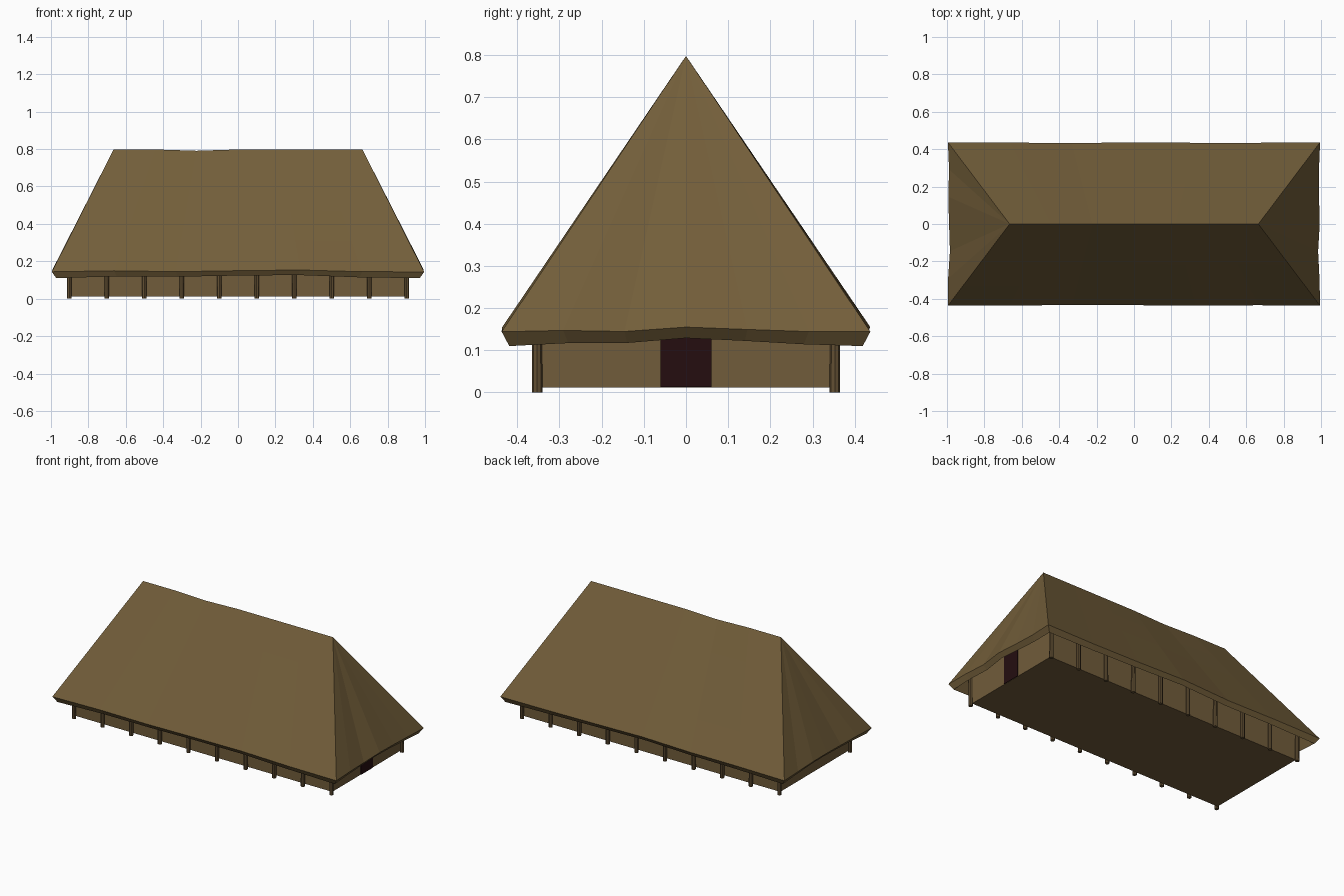
import bpy, bmesh, math
from mathutils import Vector

cube = bpy.data.objects.get("Cube")
if cube:
    bpy.data.objects.remove(cube)


def material(name, r, g, b):
    m = bpy.data.materials.new(name)
    m.use_nodes = True
    m.diffuse_color = (r, g, b, 1)
    m.node_tree.nodes["Principled BSDF"].inputs["Base Color"].default_value = (r, g, b, 1)
    return m


thatch = material("thatch brown", 0.17, 0.112, 0.042)
clay = material("wall brown", 0.165, 0.107, 0.043)
timber = material("timber brown", 0.125, 0.08, 0.034)
dark = material("dark red door", 0.018, 0.004, 0.005)


def finish(bm, name, mat):
    bmesh.ops.recalc_face_normals(bm, faces=bm.faces)
    mesh = bpy.data.meshes.new(name)
    bm.to_mesh(mesh)
    bm.free()
    mesh.materials.append(mat)
    obj = bpy.data.objects.new(name, mesh)
    bpy.context.collection.objects.link(obj)
    return obj


def box(name, lo, hi, mat):
    bm = bmesh.new()
    bmesh.ops.create_cube(bm, size=1)
    lo, hi = Vector(lo), Vector(hi)
    for v in bm.verts:
        v.co = (lo + hi) / 2 + v.co * (hi - lo)
    return finish(bm, name, mat)


SEG = 6   # segments along each eave
ROWS = 4  # bands up each slope


def eave_and_ridge(half_x, half_y, z, ridge_x, ridge_z, sag):
    """Wobbly rectangular eave ring paired with points on the ridge."""
    corners = [(-1, -1), (1, -1), (1, 1), (-1, 1)]
    eave, ridge = [], []
    for side in range(4):
        (ax, ay), (bx, by) = corners[side], corners[(side + 1) % 4]
        for i in range(SEG):
            t = i / SEG
            sx, sy = ax + (bx - ax) * t, ay + (by - ay) * t
            bow = math.sin(math.pi * t)
            wob = 0.006 * math.sin(4 * math.pi * t + side) * bow
            # long eaves ripple in y, gable eaves in x
            dx = sx * (wob - 0.007 * bow) if side % 2 else 0
            dy = 0 if side % 2 else sy * (wob / 2 - 0.003 * bow)
            eave.append(Vector((sx * half_x + dx, sy * half_y + dy, z + sag * bow + wob)))
            dip = 0.007 * max(0, 1 - abs(sx + 1 / 3) * SEG / 2)
            ridge.append(Vector((sx * ridge_x, 0, ridge_z - dip)))
    return eave, ridge


# Thick hipped thatch: outer slope, cut eave and inner slope lofted as one skin
outer, outer_ridge = eave_and_ridge(0.995, 0.437, 0.144, 0.665, 0.798, 0.006)
inner, inner_ridge = eave_and_ridge(0.972, 0.419, 0.11, 0.645, 0.74, 0.014)
rings = []
for k in range(ROWS + 1):
    rings.append([r.lerp(e, k / ROWS) for r, e in zip(outer_ridge, outer)])
for k in range(ROWS + 1):
    rings.append([e.lerp(r, k / ROWS) for r, e in zip(inner_ridge, inner)])
bm = bmesh.new()
rows = [[bm.verts.new(p) for p in ring] for ring in rings]
count = len(outer)
for a, b in zip(rows, rows[1:]):
    for i in range(count):
        j = (i + 1) % count
        bm.faces.new((a[i], a[j], b[j], b[i]))
bmesh.ops.remove_doubles(bm, verts=bm.verts, dist=0.0005)
finish(bm, "thatched_roof", thatch)

# Low walls with floor, and the doorway on one end
box("walls", (-0.9, -0.342, 0.012), (0.9, 0.342, 0.2), clay)
box("doorway", (0.897, -0.06, 0.013), (0.904, 0.06, 0.19), dark)

# Rows of round posts along both long walls
for side, sy in (("front", -1), ("back", 1)):
    for i in range(10):
        bm = bmesh.new()
        bmesh.ops.create_cone(bm, cap_ends=True, segments=8, radius1=0.0125,
                              radius2=0.0115, depth=0.19)
        bmesh.ops.translate(bm, verts=bm.verts,
                            vec=(-0.902 + i * 1.804 / 9, sy * 0.353, 0.095))
        finish(bm, f"{side}_post_{i + 1}", timber)
